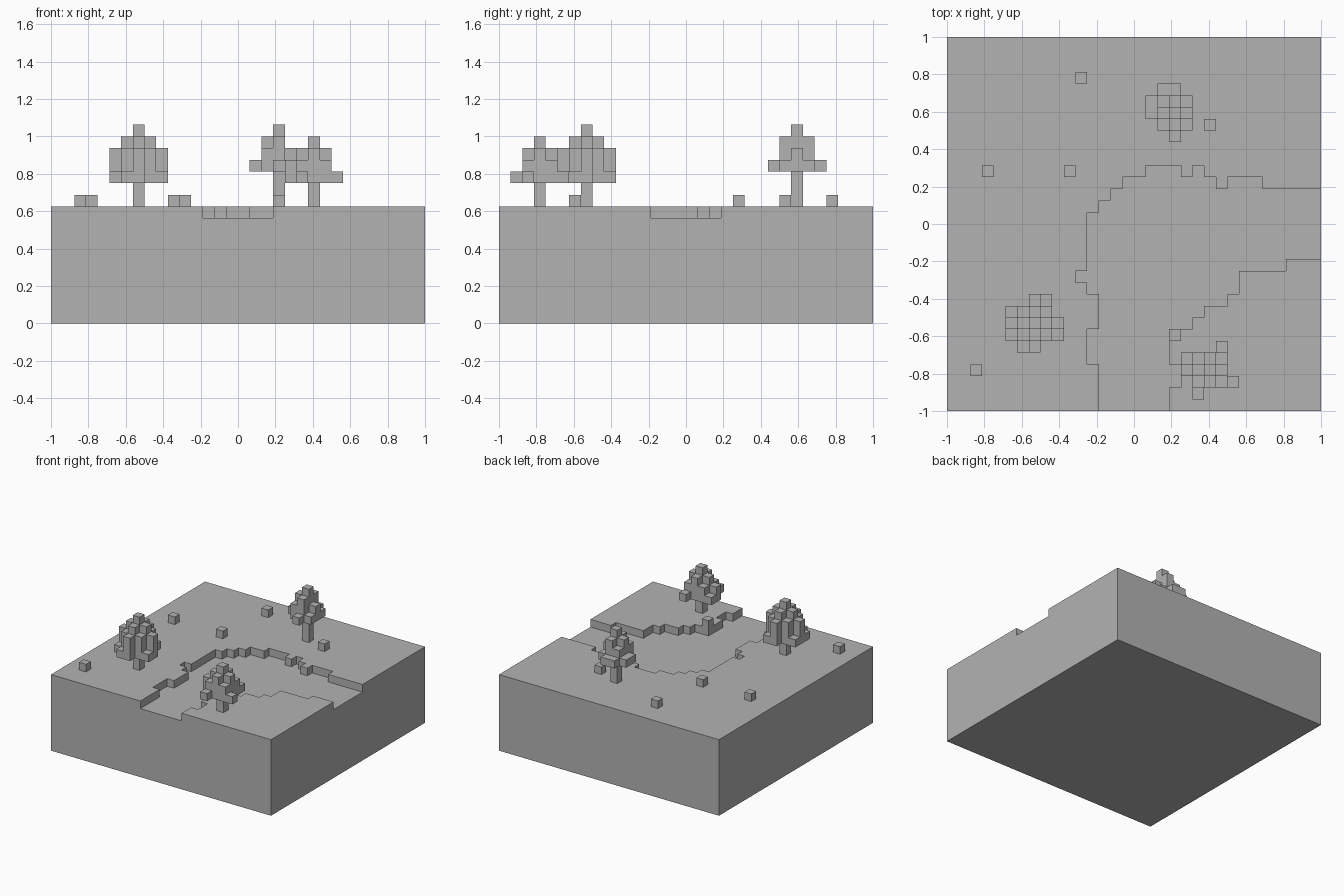
import bpy
import bmesh
from mathutils import Vector

VOXEL = 1 / 16          # edge length of one block
HALF = 16               # half the board, in blocks
GROUND = 10             # ground level, in blocks
BED = 9                 # river bed level, in blocks

default_cube = bpy.data.objects.get("Cube")
if default_cube:
    bpy.data.objects.remove(default_cube, do_unlink=True)

stone = bpy.data.materials.new("plain grey")
stone.use_nodes = True
grey = (0.45, 0.45, 0.45, 1)
stone.diffuse_color = grey
stone.node_tree.nodes["Principled BSDF"].inputs["Base Color"].default_value = grey


def place(i, j, k):
    """Convert block coordinates to model coordinates."""
    return Vector(((i - HALF) * VOXEL, (j - HALF) * VOXEL, k * VOXEL))


def finish(name, bm):
    bmesh.ops.recalc_face_normals(bm, faces=bm.faces)
    mesh = bpy.data.meshes.new(name)
    bm.to_mesh(mesh)
    bm.free()
    mesh.materials.append(stone)
    obj = bpy.data.objects.new(name, mesh)
    bpy.context.scene.collection.objects.link(obj)
    return obj


def prism(name, outline, low, high):
    """Extrude a flat outline between two levels."""
    bm = bmesh.new()
    face = bm.faces.new([bm.verts.new(place(i, j, low)) for i, j in outline])
    top = bmesh.ops.extrude_face_region(bm, geom=[face])["geom"]
    moved = [v for v in top if isinstance(v, bmesh.types.BMVert)]
    bmesh.ops.translate(bm, verts=moved, vec=(0, 0, (high - low) * VOXEL))
    return finish(name, bm)


def square(i, j, size):
    return [(i, j), (i + size, j), (i + size, j + size), (i, j + size)]


def blocks(name, cells):
    """Build the outer skin of a set of unit blocks."""
    bm = bmesh.new()
    for cell in cells:
        for axis in range(3):
            for side in (0, 1):
                beside = list(cell)
                beside[axis] += 1 if side else -1
                if tuple(beside) in cells:
                    continue
                u, v = [a for a in range(3) if a != axis]
                corners = []
                for du, dv in square(0, 0, 1):
                    p = list(cell)
                    p[axis] += side
                    p[u] += du
                    p[v] += dv
                    corners.append(bm.verts.new(place(*p)))
                if (axis == 1) == bool(side):
                    corners.reverse()
                bm.faces.new(corners)
    bmesh.ops.remove_doubles(bm, verts=bm.verts, dist=VOXEL / 100)
    return finish(name, bm)


# Ground block with a river channel cut out of it
terrain = prism("ground_block", square(0, 0, 2 * HALF), 0, GROUND)

# River banks as alternating sideways and lengthways runs
runs = [-6, 1, -3, -1, -1, 1, -1, 1, -1, -1, -1, 1, -3, -1, -2, -1,
        -1, -1, -1, -1, -1, -5, -1, -1, 1, -1, 1, -3, -1, -3, 1, -5,
        6, 3, 1, 2, -1, 3, 2, 1, 1, 1, 2, 1, 1, 2, 4, 1, 4, 6]
point = [33, 19]
banks = []
for step, run in enumerate(runs):
    point[step % 2] += run
    banks.append(tuple(point))
channel = prism("river_channel_cutter", banks, BED, GROUND + 1)
channel.hide_render = True

cut = terrain.modifiers.new("river cut", "BOOLEAN")
cut.operation = "DIFFERENCE"
cut.solver = "EXACT"
cut.object = channel
bpy.context.view_layer.update()
graph = bpy.context.evaluated_depsgraph_get()
carved = bpy.data.meshes.new_from_object(terrain.evaluated_get(graph))
terrain.modifiers.clear()
terrain.data = carved
bpy.data.objects.remove(channel, do_unlink=True)

# Small bushes, one block each
for number, (i, j) in enumerate([(11, 28), (3, 20), (10, 20), (22, 24), (2, 3), (19, 6)]):
    blocks(f"bush_{number + 1}", {(i, j, GROUND)})


def tree(name, corner, trunk, base, rows):
    """Rows run back to front; a letter is the height of a leaf column."""
    leaves = set()
    for back, row in enumerate(reversed(rows)):
        for across, letter in enumerate(row):
            if letter != ".":
                height = ord(letter) - ord("a") + 1
                for k in range(base, base + height):
                    leaves.add((corner[0] + across, corner[1] + back, k))
    blocks(name + "_leaves", leaves)
    blocks(name + "_trunk", {(*trunk, k) for k in range(GROUND, base)})


# Trees
tree("left_tree", (5, 5), (7, 7), 12,
     ["..ca.",
      "acdc.",
      "cdedc",
      "acdca",
      ".ac.."])
tree("back_tree", (17, 23), (19, 25), 13,
     [".aa.",
      "abca",
      "acdb",
      ".bca",
      "..a."])
tree("front_tree", (20, 1), (22, 3), 12,
     ["...a.",
      "abcb.",
      "bcdc.",
      ".bcba",
      ".a..."])
